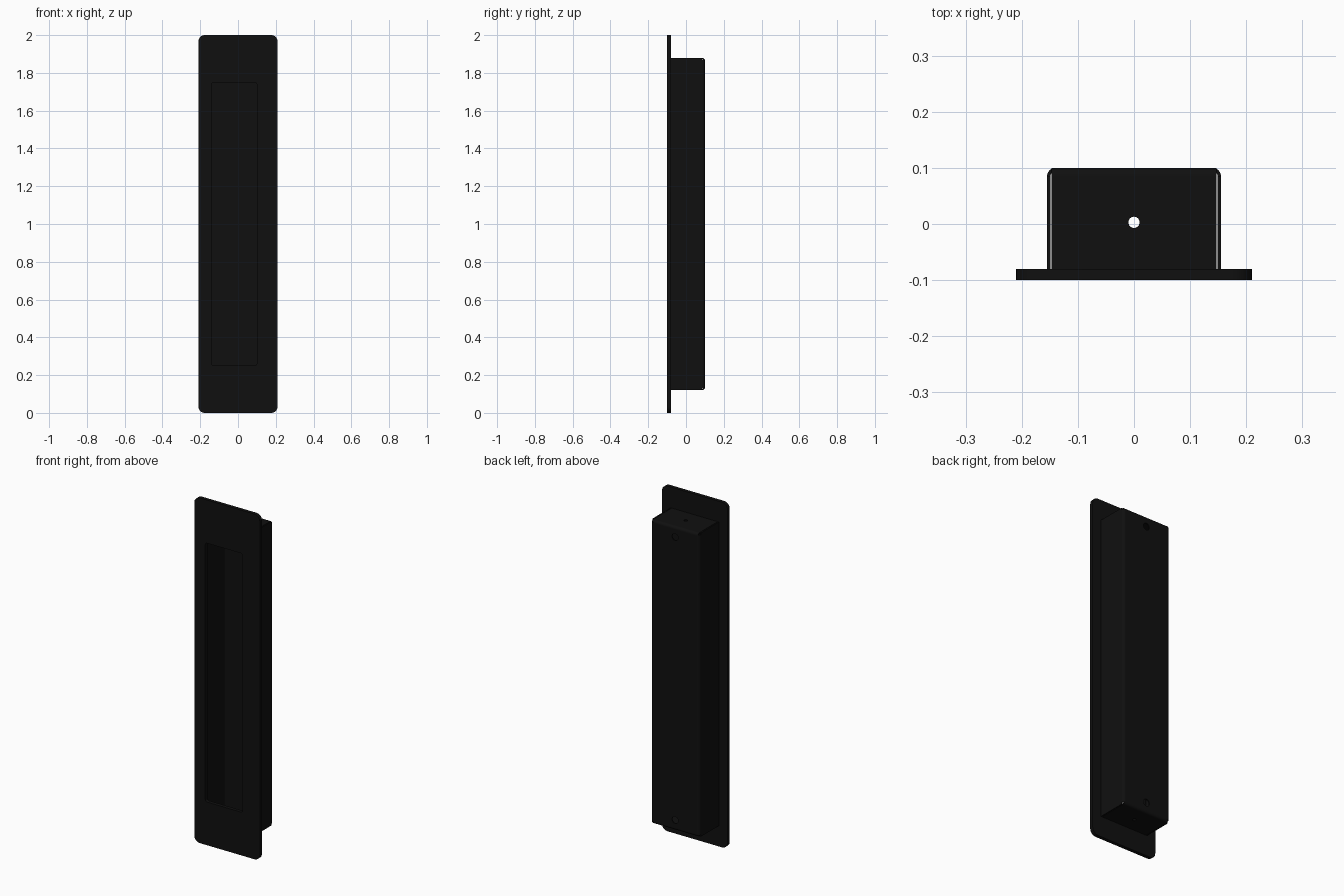
import bpy, bmesh
from math import sin, cos, pi, radians
from mathutils import Matrix, Vector

if "Cube" in bpy.data.objects:
    bpy.data.objects.remove(bpy.data.objects["Cube"])

black = bpy.data.materials.new("matte_black")
black.diffuse_color = (0.005, 0.005, 0.005, 1)
black.use_nodes = True
black.node_tree.nodes["Principled BSDF"].inputs["Base Color"].default_value = black.diffuse_color

# Sheet planes: local x, y span the sheet, local z is its thickness
FLAT = Matrix.Identity(4)                                          # xy
FRONT = Matrix.Rotation(radians(90), 4, 'X')                       # xz
SIDE = Matrix(((0, 0, 1, 0), (1, 0, 0, 0), (0, 1, 0, 0), (0, 0, 0, 1)))  # yz


def arc(cx, cy, r, a0, a1, n):
    return [(cx + r * cos(a0 + (a1 - a0) * i / n),
             cy + r * sin(a0 + (a1 - a0) * i / n)) for i in range(n + 1)]


def rect(x0, x1, y0, y1, r=0):
    """Rectangle outline with rounded corners."""
    if r == 0:
        return [(x0, y0), (x1, y0), (x1, y1), (x0, y1)]
    pts = []
    for k, (cx, cy) in enumerate(((x1 - r, y1 - r), (x0 + r, y1 - r),
                                  (x0 + r, y0 + r), (x1 - r, y0 + r))):
        pts += arc(cx, cy, r, k * pi / 2, (k + 1) * pi / 2, 8)
    return pts


def circle(cx, cy, r):
    return arc(cx, cy, r, 0, 2 * pi, 24)[:-1]


def sheet(name, loops, depth, plane, offset):
    """Extrude a filled outline (first loop) with holes (other loops)."""
    cu = bpy.data.curves.new(name, 'CURVE')
    cu.dimensions, cu.fill_mode, cu.extrude = '2D', 'BOTH', depth / 2
    for loop in loops:
        sp = cu.splines.new('POLY')
        sp.points.add(len(loop) - 1)
        for p, (x, y) in zip(sp.points, loop):
            p.co = (x, y, 0, 1)
        sp.use_cyclic_u = True
    tmp = bpy.data.objects.new(name + "_outline", cu)
    bpy.context.collection.objects.link(tmp)
    dg = bpy.context.evaluated_depsgraph_get()
    me = bpy.data.meshes.new_from_object(tmp.evaluated_get(dg))
    bpy.data.objects.remove(tmp)
    me.transform(Matrix.Translation(Vector(offset)) @ plane)
    bm = bmesh.new()
    bm.from_mesh(me)
    bmesh.ops.remove_doubles(bm, verts=bm.verts, dist=1e-5)
    bmesh.ops.recalc_face_normals(bm, faces=bm.faces)
    bm.to_mesh(me)
    bm.free()
    me.materials.clear()
    me.materials.append(black)
    ob = bpy.data.objects.new(name, me)
    bpy.context.collection.objects.link(ob)
    bpy.ops.object.select_all(action='DESELECT')
    ob.select_set(True)
    bpy.context.view_layer.objects.active = ob
    bpy.ops.object.shade_smooth_by_angle(angle=radians(35))
    return ob


def bend(cx, cy, a0):
    """Quarter-ring section of a folded sheet."""
    return arc(cx, cy, R, a0, a0 + pi / 2, 8) + arc(cx, cy, R - T, a0 + pi / 2, a0, 8)


T, R = 0.006, 0.015              # sheet thickness, outer bend radius
W, B = 0.155, 0.10               # box half width, back
Z0, Z1 = 0.12, 1.88              # box bottom, top
Y0 = -0.08                       # back of the front plate

# Front plate with the tall opening
sheet("front_plate", [rect(-0.21, 0.21, 0, 2, 0.035),
                      rect(-0.14, 0.10, 0.25, 1.75, 0.012)],
      0.02, FRONT, (0, -0.09, 0))

# Back panel with two screw holes
sheet("back_panel", [rect(-W + R, W - R, Z0 + R, Z1 - R),
                     circle(0, 0.18, 0.02), circle(0, 1.82, 0.02)],
      T, FRONT, (0, B - T / 2, 0))

# Folded long sides
for s, side in ((-1, "left"), (1, "right")):
    sheet(side + "_wall", [rect(Y0, B - R, Z0, Z1)], T, SIDE, (s * (W - T / 2), 0, 0))
    sheet(side + "_bend", [bend(s * (W - R), B - R, 0 if s > 0 else pi / 2)],
          Z1 - Z0 - 0.02, FLAT, (0, 0, (Z0 + Z1) / 2))

# Folded end flaps with cable holes, a thin gap beside each long wall
for z, s, end in ((Z0, -1, "bottom"), (Z1, 1, "top")):
    sheet(end + "_flap", [rect(-0.147, 0.147, Y0, B - R), circle(0, 0.003, 0.01)],
          T, FLAT, (0, 0, z - s * T / 2))
    sheet(end + "_bend", [bend(B - R, z - s * R, 0 if s > 0 else -pi / 2)],
          2 * (W - 0.008), SIDE, (0, 0, 0))
